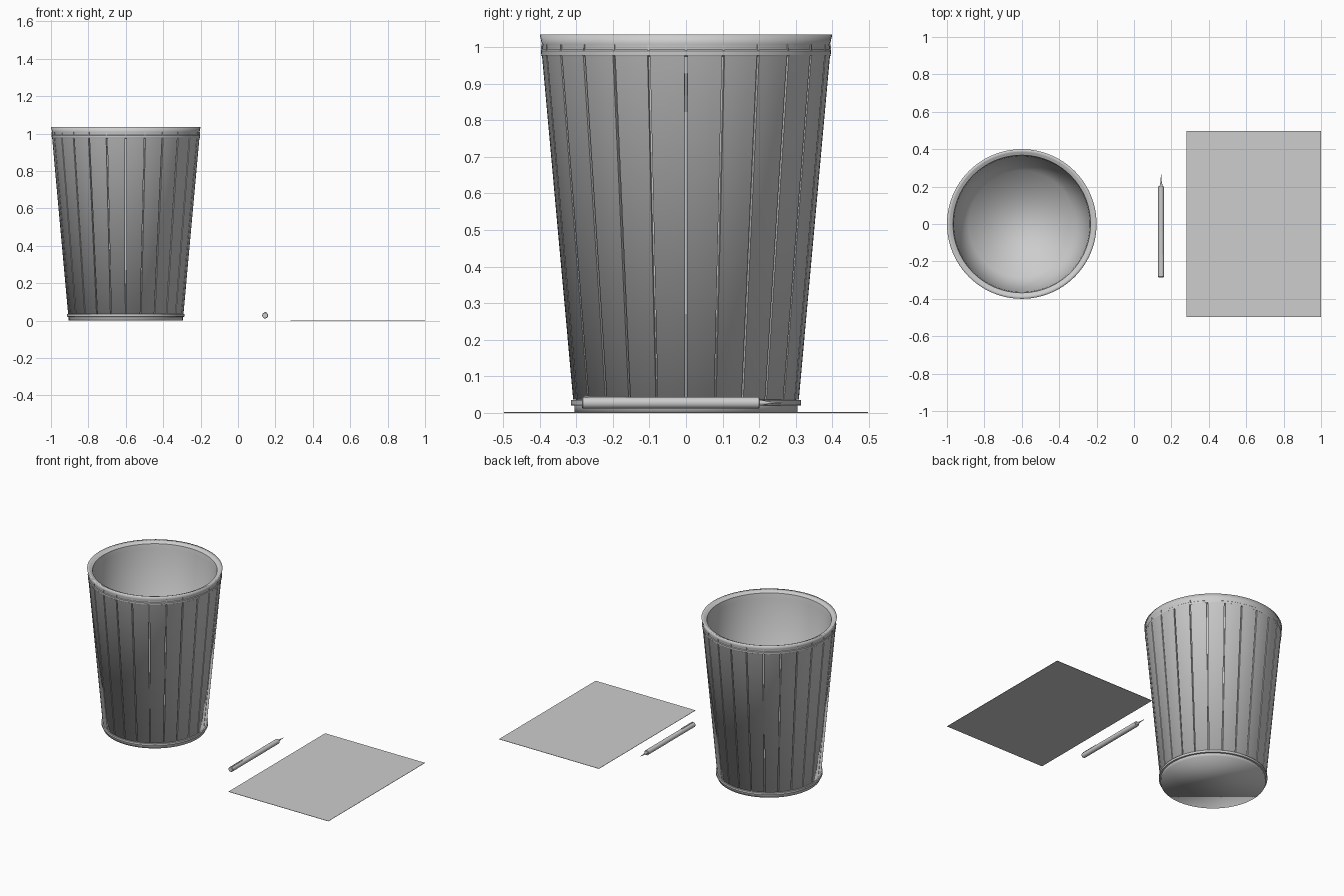
import bpy, bmesh, math
from mathutils import Matrix

if "Cube" in bpy.data.objects:
    bpy.data.objects.remove(bpy.data.objects["Cube"])

grey = bpy.data.materials.new("mid grey")
grey.diffuse_color = (0.61, 0.61, 0.61, 1)
grey.use_nodes = True
grey.node_tree.nodes["Principled BSDF"].inputs["Base Color"].default_value = grey.diffuse_color

BIN = Matrix.Translation((-0.6, 0, 0))
COUNT = 24


def finish(name, bm, matrix=Matrix(), angle=30, soft=None):
    """Store a bmesh as an object; edges over the angle stay sharp unless soft."""
    bmesh.ops.recalc_face_normals(bm, faces=bm.faces)
    for f in bm.faces:
        f.smooth = True
    for e in bm.edges:
        if e.calc_face_angle(0) > math.radians(angle):
            e.smooth = bool(soft and all(soft(v.co) for v in e.verts))
    bm.transform(matrix)
    mesh = bpy.data.meshes.new(name)
    bm.to_mesh(mesh)
    bm.free()
    mesh.materials.append(grey)
    obj = bpy.data.objects.new(name, mesh)
    bpy.context.collection.objects.link(obj)
    return obj


def lathe(profile, sides):
    """Spin (radius, height) points about z and close both ends."""
    bm = bmesh.new()
    rings = [[bm.verts.new((r * math.cos(a), r * math.sin(a), z))
              for a in (2 * math.pi * i / sides for i in range(sides))]
             for r, z in profile]
    for low, high in zip(rings, rings[1:]):
        for i in range(sides):
            j = (i + 1) % sides
            bm.faces.new((low[i], low[j], high[j], high[i]))
    bm.faces.new(rings[0])
    bm.faces.new(rings[-1])
    return bm


def add_box(bm, size, matrix):
    bmesh.ops.create_cube(bm, size=1, matrix=matrix @ Matrix.Diagonal((*size, 1)))


# Bin shell: foot, lower lip, backing wall, flared rim, inner wall and floor
shell = [(0.305, 0), (0.305, 0.02), (0.315, 0.021), (0.315, 0.035), (0.299, 0.036),
         (0.384, 0.974), (0.3955, 0.977), (0.3965, 0.99), (0.393, 0.993), (0.394, 1.008),
         (0.4, 1.035), (0.384, 1.029), (0.368, 1.021), (0.363, 0.99),
         (0.285, 0.035)]
finish("bin_shell", lathe(shell, COUNT * 4), BIN,
       soft=lambda c: c.z < 0.001 or c.z > 1.034
       or (abs(c.z - 0.035) < 1e-4 and c.xy.length < 0.29))

# Staves around the wall, separated by narrow gaps and flaring under the rim
bm = bmesh.new()
step, gap, segs = 2 * math.pi / COUNT, 0.009, 4
section = [(0.298, 0.036), (0.3085, 0.036), (0.3935, 0.974), (0.396, 0.978), (0.383, 0.978)]
for k in range(COUNT):
    rows = []
    for s in range(segs + 1):
        a = k * step + gap + (step - 2 * gap) * s / segs
        rows.append([bm.verts.new((r * math.cos(a), r * math.sin(a), z)) for r, z in section])
    n = len(section)
    for here, there in zip(rows, rows[1:]):
        for i in range(n):
            j = (i + 1) % n
            bm.faces.new((here[i], there[i], there[j], here[j]))
    bm.faces.new(rows[0])
    bm.faces.new(rows[-1])
finish("bin_staves", bm, BIN, angle=35,
       soft=lambda c: c.z < 0.04 and c.xy.length > 0.306)

# Small pegs on the rim band, in line with the stave gaps
bm = bmesh.new()
for k in range(COUNT):
    add_box(bm, (0.008, 0.005, 0.02),
            Matrix.Rotation(k * step, 4, 'Z') @ Matrix.Translation((0.392, 0, 0.998)))
finish("rim_pegs", bm, BIN)

# Pen lying along y: rounded end, barrel, collar and point
PEN = Matrix.Translation((0.145, 0, 0.0275)) @ Matrix.Rotation(-math.pi / 2, 4, 'X')
barrel = [(0.0135, -0.285), (0.0158, -0.282), (0.0158, 0.2), (0.008, 0.201),
          (0.007, 0.21), (0.0035, 0.225), (0.0008, 0.265)]
finish("pen", lathe(barrel, 24), PEN)

# Pen clip: strip with a foot joining it to the barrel
bm = bmesh.new()
add_box(bm, (0.009, 0.115, 0.002), Matrix.Translation((0.147, -0.222, 0.0445)))
add_box(bm, (0.009, 0.012, 0.006), Matrix.Translation((0.147, -0.272, 0.042)))
finish("pen_clip", bm)

# Thin sheet of paper on the floor
bm = bmesh.new()
add_box(bm, (0.72, 0.995, 0.002), Matrix.Translation((0.64, 0, 0.001)))
finish("paper_sheet", bm)
